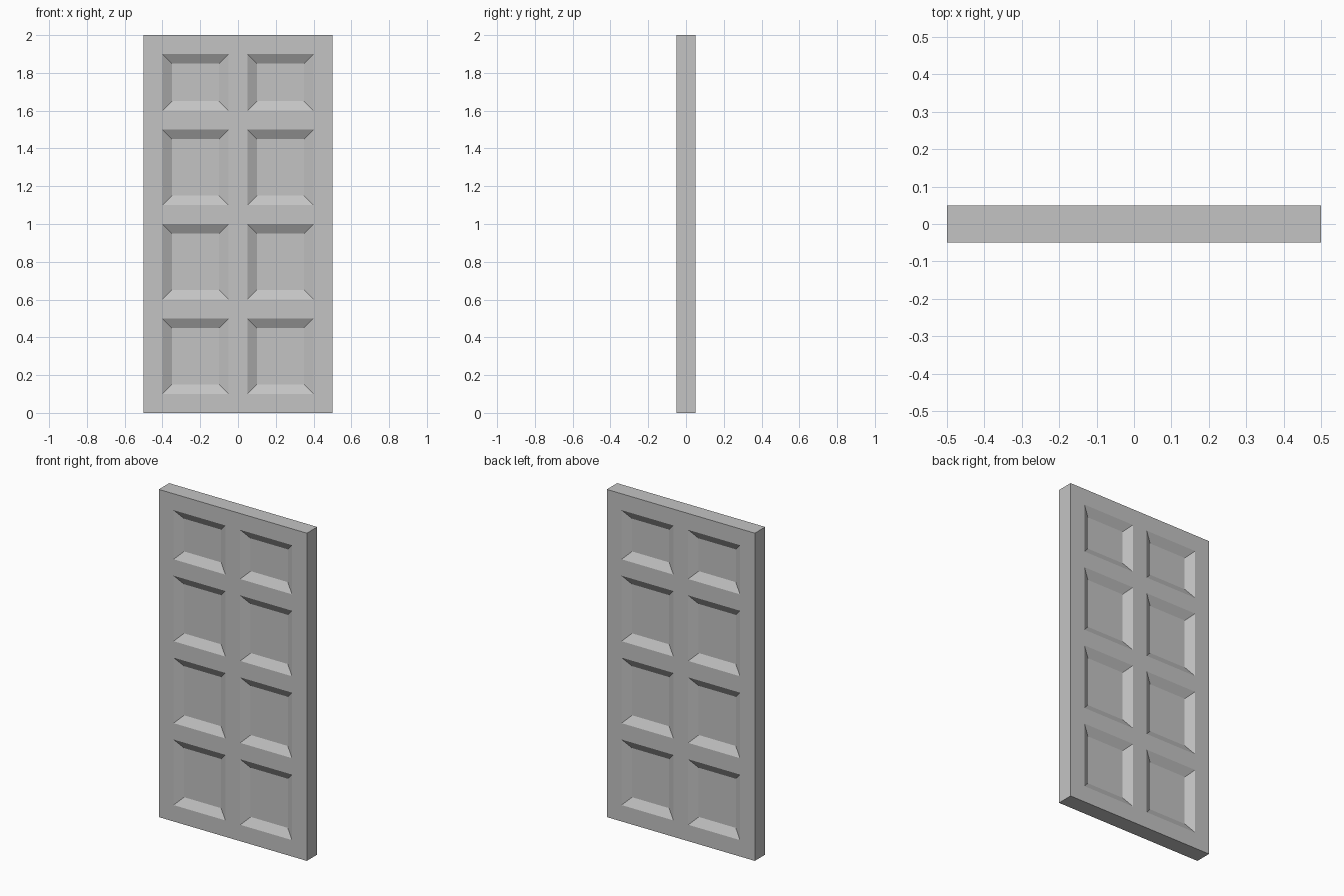
import bpy
import bmesh
from mathutils import Vector

if "Cube" in bpy.data.objects:
    bpy.data.objects.remove(bpy.data.objects["Cube"])

# Rails and stiles: odd cells of the grid are recessed panels
XS = [-0.5, -0.4, -0.05, 0.05, 0.4, 0.5]
ZS = [0, 0.1, 0.5, 0.6, 1.0, 1.1, 1.5, 1.6, 1.9, 2.0]
HALF = 0.05      # half of the thickness
BEVEL = 0.05     # width of the sloped panel border
DEPTH = 0.03     # recess depth

bm = bmesh.new()

# Front sheet
v = [[bm.verts.new((x, -HALF, z)) for z in ZS] for x in XS]
for i in range(len(XS) - 1):
    for k in range(len(ZS) - 1):
        bm.faces.new((v[i][k], v[i + 1][k], v[i + 1][k + 1], v[i][k + 1]))

# Thickness
ext = bmesh.ops.extrude_face_region(bm, geom=bm.faces[:], use_keep_orig=True)
back = [g for g in ext["geom"] if isinstance(g, bmesh.types.BMVert)]
bmesh.ops.translate(bm, verts=back, vec=Vector((0, 2 * HALF, 0)))
bmesh.ops.recalc_face_normals(bm, faces=bm.faces[:])
bm.normal_update()


def is_panel(face):
    c = face.calc_center_median()
    in_col = 0.05 < abs(c.x) < 0.4
    in_row = any(a < c.z < b for a, b in zip(ZS[1::2], ZS[2::2]))
    return abs(face.normal.y) > 0.9 and in_col and in_row


# Sloped recesses on both sides
bmesh.ops.inset_individual(bm, faces=[f for f in bm.faces if is_panel(f)],
                           thickness=BEVEL, depth=-DEPTH, use_even_offset=True)

mesh = bpy.data.meshes.new("panel_door")
bm.to_mesh(mesh)
bm.free()
door = bpy.data.objects.new("panel_door", mesh)
bpy.context.collection.objects.link(door)

# Plain grey
grey = bpy.data.materials.new("plain_grey")
grey.diffuse_color = (0.55, 0.55, 0.55, 1)
grey.use_nodes = True
grey.node_tree.nodes["Principled BSDF"].inputs["Base Color"].default_value = grey.diffuse_color
mesh.materials.append(grey)
